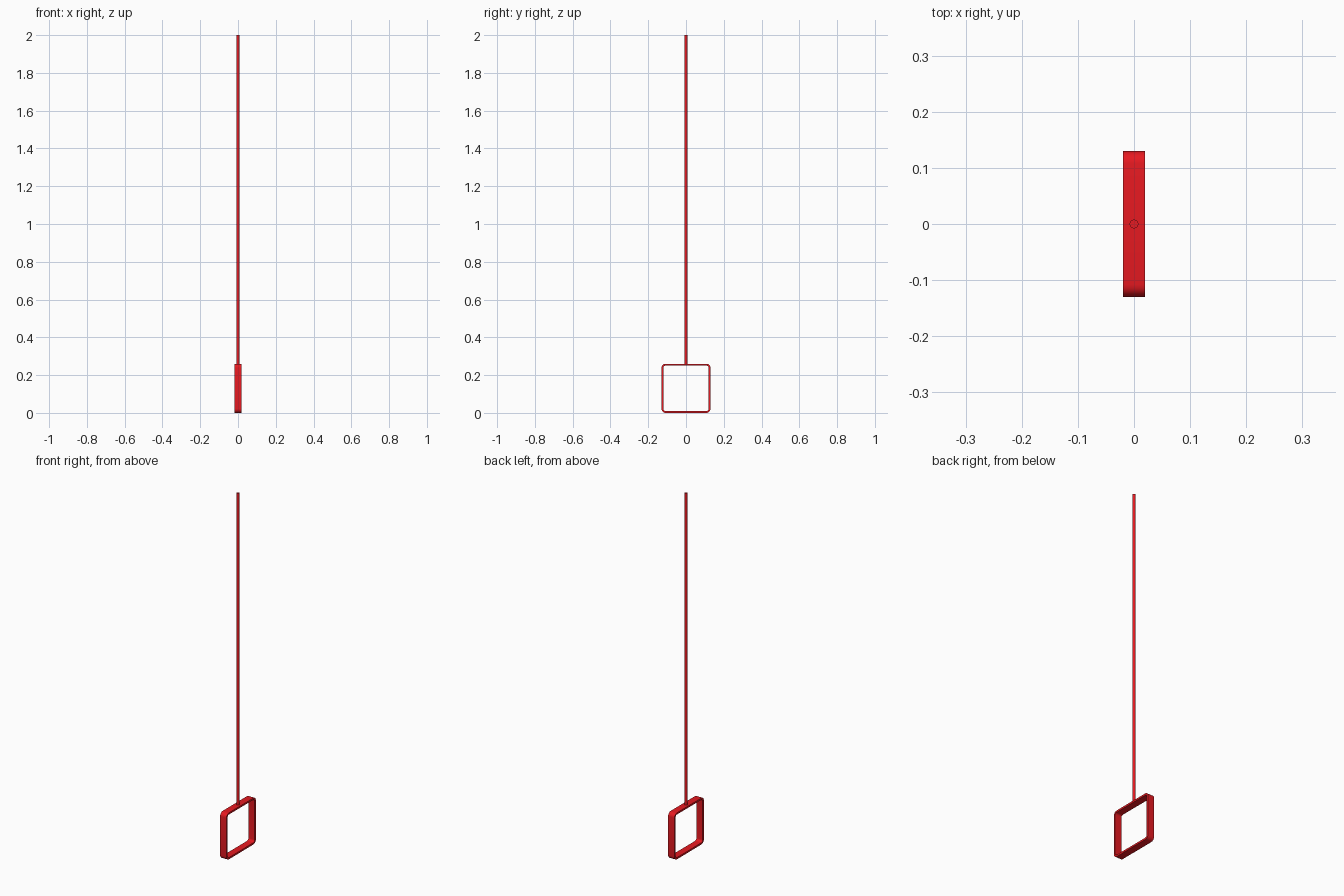
import bpy, bmesh, math

if "Cube" in bpy.data.objects:
    bpy.data.objects.remove(bpy.data.objects["Cube"])

red = bpy.data.materials.new("red")
red.diffuse_color = (0.8, 0.01, 0.015, 1)
red.use_nodes = True
red.node_tree.nodes["Principled BSDF"].inputs["Base Color"].default_value = red.diffuse_color

HALF, WALL, WIDTH, RADIUS, SEGS = 0.13, 0.01, 0.039, 0.022, 6


def rounded_square(half, radius):
    """Points (y, z) around a rounded square centred on the origin."""
    pts = []
    for q, (sy, sz) in enumerate([(1, 1), (-1, 1), (-1, -1), (1, -1)]):
        for i in range(SEGS + 1):
            a = math.pi / 2 * (q + i / SEGS)
            pts.append((sy * (half - radius) + radius * math.cos(a),
                        sz * (half - radius) + radius * math.sin(a)))
    return pts


# Hand loop: flat band bent into a rounded square
bm = bmesh.new()
outer = rounded_square(HALF, RADIUS)
inner = rounded_square(HALF - WALL, RADIUS - WALL)
rings = [[bm.verts.new((x, y, z + HALF)) for y, z in pts]
         for pts, x in ((outer, -WIDTH / 2), (outer, WIDTH / 2),
                        (inner, WIDTH / 2), (inner, -WIDTH / 2))]
n = len(outer)
for k in range(4):
    a, b = rings[k], rings[(k + 1) % 4]
    for i in range(n):
        j = (i + 1) % n
        bm.faces.new((a[i], a[j], b[j], b[i]))
bmesh.ops.recalc_face_normals(bm, faces=bm.faces)
mesh = bpy.data.meshes.new("pull_loop")
bm.to_mesh(mesh)
bm.free()
loop = bpy.data.objects.new("pull_loop", mesh)
bpy.context.collection.objects.link(loop)

# Long thin cord rising from the middle of the loop's top side
bottom, top = 2 * HALF - WALL / 2, 2.0
bpy.ops.mesh.primitive_cylinder_add(vertices=16, radius=0.008, depth=top - bottom,
                                    location=(0, 0, (top + bottom) / 2))
cord = bpy.context.object
cord.name = "cord"

for ob in (loop, cord):
    ob.data.materials.append(red)
    bpy.ops.object.select_all(action='DESELECT')
    ob.select_set(True)
    bpy.context.view_layer.objects.active = ob
    bpy.ops.object.shade_smooth_by_angle(angle=math.radians(35))
